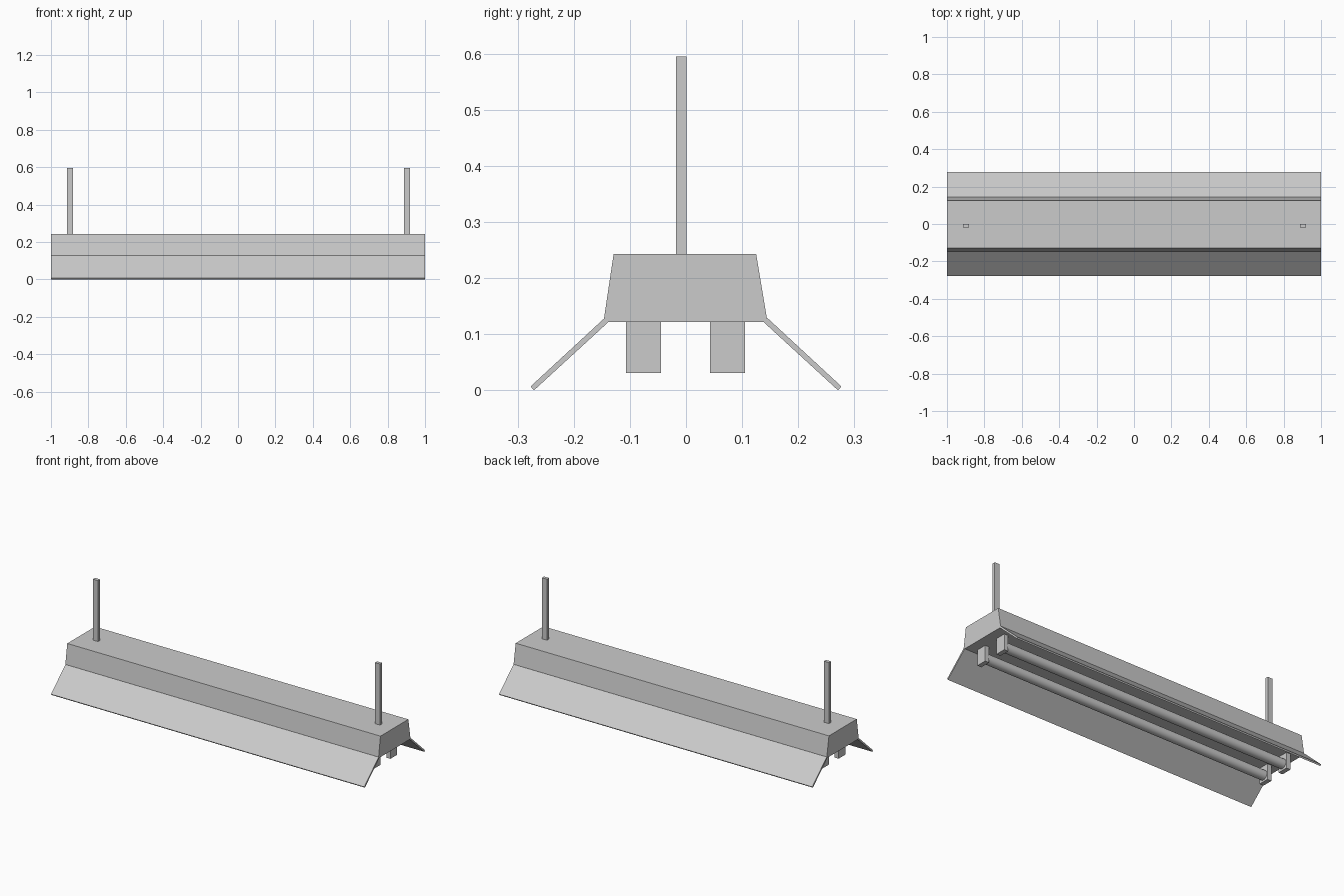
import bpy, bmesh, math

if "Cube" in bpy.data.objects:
    bpy.data.objects.remove(bpy.data.objects["Cube"])


def prism(name, profile, x0, x1):
    """Extrude a closed (y, z) profile along x."""
    bm = bmesh.new()
    face = bm.faces.new([bm.verts.new((x0, y, z)) for y, z in profile])
    ext = bmesh.ops.extrude_face_region(bm, geom=[face])
    moved = [v for v in ext["geom"] if isinstance(v, bmesh.types.BMVert)]
    bmesh.ops.translate(bm, verts=moved, vec=(x1 - x0, 0, 0))
    bmesh.ops.recalc_face_normals(bm, faces=bm.faces)
    me = bpy.data.meshes.new(name)
    bm.to_mesh(me)
    bm.free()
    ob = bpy.data.objects.new(name, me)
    bpy.context.collection.objects.link(ob)
    return ob


def box(name, xc, xw, y0, y1, z0, z1):
    return prism(name, [(y0, z0), (y1, z0), (y1, z1), (y0, z1)], xc - xw / 2, xc + xw / 2)


# Tapered lamp housing
prism("housing", [(-0.143, 0.122), (0.141, 0.122), (0.144, 0.129), (0.125, 0.243),
                  (-0.129, 0.243), (-0.146, 0.129)], -1, 1)

# Slanted reflector wings
for side, s in (("front", -1), ("back", 1)):
    prism(side + "_reflector", [(s * 0.138, 0.122), (s * 0.145, 0.129),
                                (s * 0.277, 0.007), (s * 0.271, 0.0)], -1, 1)

# Hanging rods
for side, s in (("left", -1), ("right", 1)):
    box(side + "_hanging_rod", s * 0.9 + 0.003, 0.032, -0.018, 0.001, 0.24, 0.595)

# Tube lamps with a socket at each end
for side, y in (("front", -0.076), ("back", 0.074)):
    for end, s in (("left", -1), ("right", 1)):
        box(f"{side}_{end}_socket", s * 0.93, 0.026, y - 0.031, y + 0.031, 0.031, 0.124)
    bpy.ops.mesh.primitive_cylinder_add(vertices=32, radius=0.027, depth=1.85,
                                        location=(0, y, 0.068), rotation=(0, math.pi / 2, 0))
    bpy.context.object.name = side + "_tube_lamp"
    bpy.ops.object.shade_smooth_by_angle(angle=math.radians(35))
